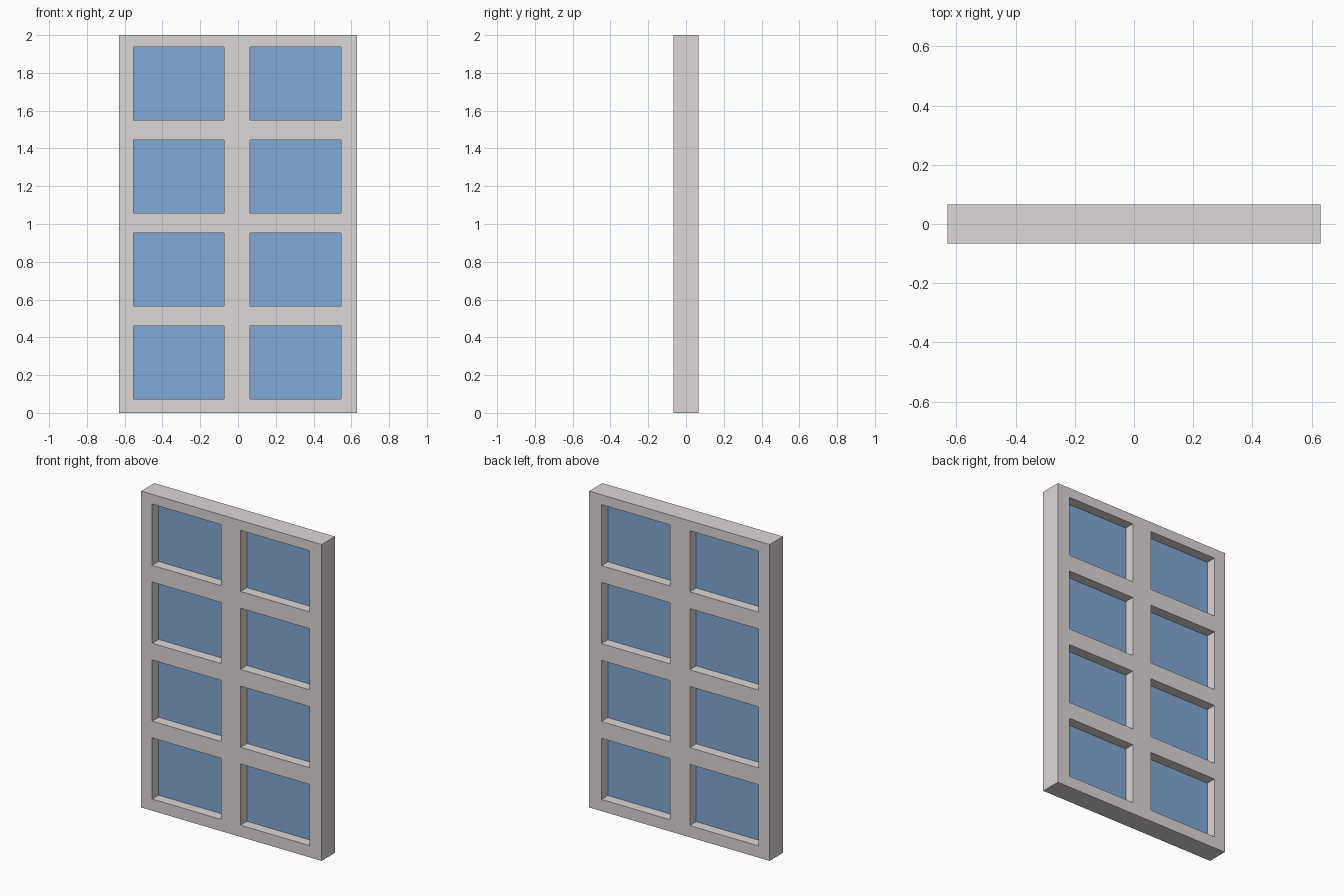
import bpy, bmesh

if "Cube" in bpy.data.objects:
    bpy.data.objects.remove(bpy.data.objects["Cube"])

HALF_DEPTH = 0.066
# Alternating frame / opening edges across the width and up the height
XS = [-0.631, -0.554, -0.073, 0.064, 0.545, 0.631]
ZS = [0.0]
for row in range(4):
    base = 0.074 + row * 0.4925
    ZS += [base, base + 0.3865]
ZS.append(2.0)


def material(name, color):
    mat = bpy.data.materials.new(name)
    mat.diffuse_color = (*color, 1.0)
    mat.use_nodes = True
    mat.node_tree.nodes["Principled BSDF"].inputs["Base Color"].default_value = mat.diffuse_color
    return mat


def add_object(name, bm, mat):
    bmesh.ops.recalc_face_normals(bm, faces=bm.faces)
    mesh = bpy.data.meshes.new(name)
    bm.to_mesh(mesh)
    bm.free()
    mesh.materials.append(mat)
    obj = bpy.data.objects.new(name, mesh)
    bpy.context.collection.objects.link(obj)
    return obj


frame_mat = material("painted_frame", (0.72, 0.68, 0.68))
glass_mat = material("blue_glass", (0.22, 0.40, 0.68))

# Frame with glazing bars: a grid of cells without the openings, extruded in depth
bm = bmesh.new()
verts = [[bm.verts.new((x, -HALF_DEPTH, z)) for z in ZS] for x in XS]
for i in range(len(XS) - 1):
    for j in range(len(ZS) - 1):
        if i % 2 and j % 2:
            continue
        bm.faces.new((verts[i][j], verts[i + 1][j],
                      verts[i + 1][j + 1], verts[i][j + 1]))
front = list(bm.faces)
result = bmesh.ops.extrude_face_region(bm, geom=front, use_keep_orig=True)
back = [v for v in result["geom"] if isinstance(v, bmesh.types.BMVert)]
bmesh.ops.translate(bm, verts=back, vec=(0, 2 * HALF_DEPTH, 0))
add_object("window_frame", bm, frame_mat)

# Thin glass pane in the middle of each opening
for i in (1, 3):
    for j in range(1, len(ZS) - 1, 2):
        bm = bmesh.new()
        bmesh.ops.create_cube(bm, size=1)
        bmesh.ops.scale(bm, verts=bm.verts,
                        vec=(XS[i + 1] - XS[i], 0.004, ZS[j + 1] - ZS[j]))
        pane = add_object(f"glass_pane_{i // 2 + 1}_{j // 2 + 1}", bm, glass_mat)
        pane.location = ((XS[i] + XS[i + 1]) / 2, 0, (ZS[j] + ZS[j + 1]) / 2)
